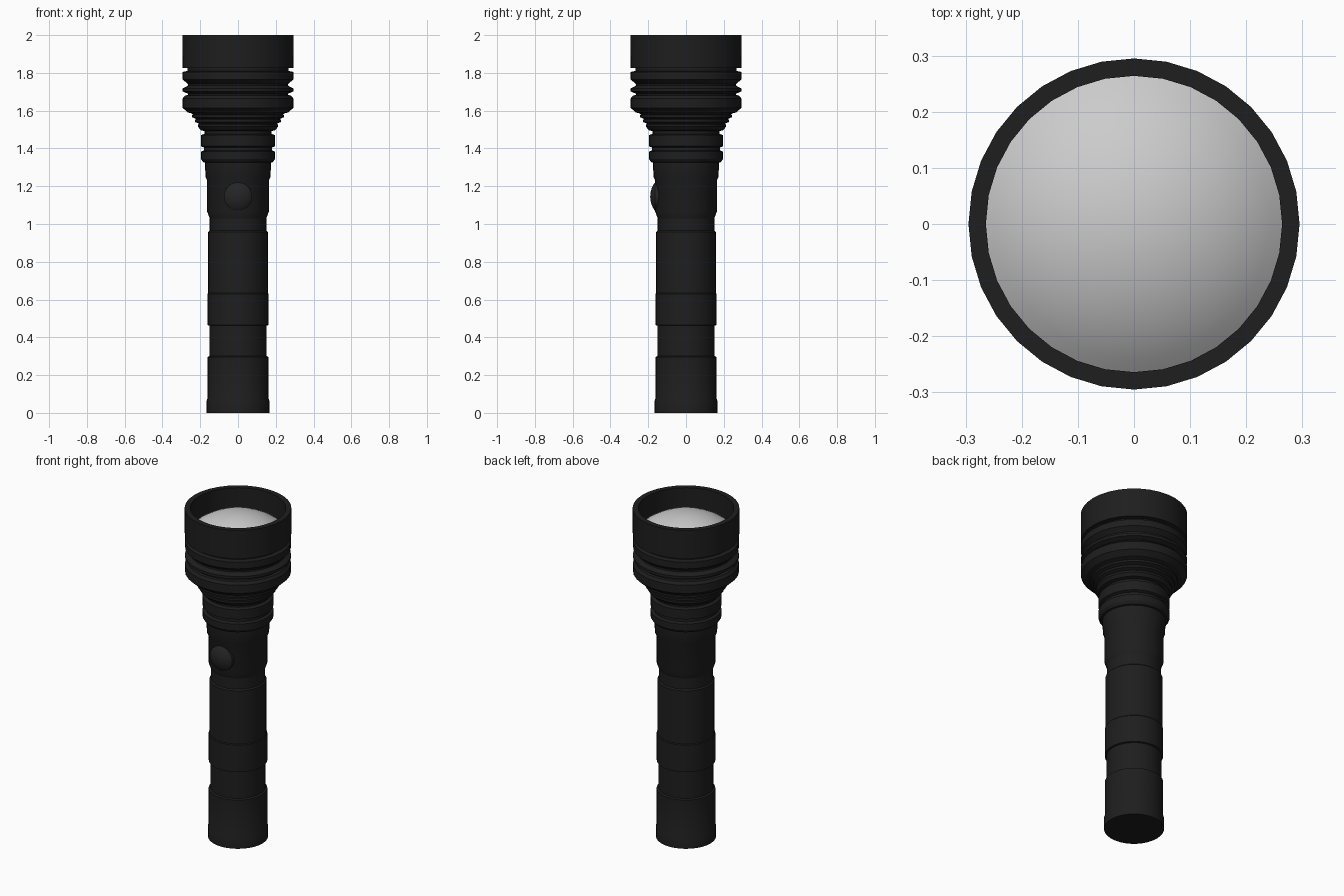
import bpy, bmesh, math

if "Cube" in bpy.data.objects:
    bpy.data.objects.remove(bpy.data.objects["Cube"])

SIDES = 32


def material(name, value):
    m = bpy.data.materials.new(name)
    m.diffuse_color = (value, value, value, 1)
    m.use_nodes = True
    m.node_tree.nodes["Principled BSDF"].inputs["Base Color"].default_value = m.diffuse_color
    return m


black = material("black_metal", 0.013)
rubber = material("black_rubber", 0.018)
glass = material("pale_glass", 0.8)


def lathe(name, profile, mat, sides=SIDES, angle=30):
    """Revolve (radius, z) points about z; a radius of 0 makes a pole."""
    bm = bmesh.new()
    rings = []
    for r, z in profile:
        if r == 0:
            rings.append([bm.verts.new((0, 0, z))] * sides)
        else:
            rings.append([bm.verts.new((r * math.cos(2 * math.pi * i / sides),
                                        r * math.sin(2 * math.pi * i / sides), z))
                          for i in range(sides)])
    for a, b in zip(rings, rings[1:]):
        for i in range(sides):
            j = (i + 1) % sides
            bm.faces.new(list(dict.fromkeys((a[i], a[j], b[j], b[i]))))
    bmesh.ops.recalc_face_normals(bm, faces=bm.faces[:])
    mesh = bpy.data.meshes.new(name)
    bm.to_mesh(mesh)
    bm.free()
    obj = bpy.data.objects.new(name, mesh)
    bpy.context.collection.objects.link(obj)
    mesh.materials.append(mat)
    bpy.ops.object.select_all(action='DESELECT')
    obj.select_set(True)
    bpy.context.view_layer.objects.active = obj
    bpy.ops.object.shade_smooth_by_angle(angle=math.radians(angle))
    return obj


def dome(radius, sphere_r, centre, steps):
    """Profile of a spherical cap from its edge to its pole."""
    edge = math.asin(radius / sphere_r)
    pts = [(sphere_r * math.sin(edge * (1 - k / steps)),
            centre + sphere_r * math.cos(edge * (1 - k / steps))) for k in range(steps)]
    return pts + [(0, centre + sphere_r)]


# Tail cap with closed base
lathe("tail_cap", [(0, 0), (.166, 0), (.166, .065), (.162, .075),
                   (.162, .295), (.152, .30)], black)

# Handle tube with a wider grip band
lathe("handle", [(.152, .30), (.152, .462), (.162, .465), (.162, .63),
                 (.158, .635), (.158, .958), (.15, .965), (.15, 1.03)], black)

# Switch section below the head
lathe("switch_section", [(.15, 1.03), (.163, 1.065), (.163, 1.23), (.172, 1.25),
                         (.175, 1.325)], black)

# Neck collars
lathe("neck", [(.175, 1.325), (.185, 1.328), (.196, 1.345), (.196, 1.383),
               (.181, 1.39), (.181, 1.405), (.196, 1.412), (.196, 1.47),
               (.178, 1.477), (.178, 1.492)], black)

# Head: stepped flare, cooling fins, bezel and inner wall
flare = [(.178, 1.492), (.198, 1.497)]
for r, z in [(.212, 1.515), (.227, 1.54), (.243, 1.565)]:
    flare += [(r, z), (r, z + .012), (r - .006, z + .016)]
fins = [(.252, 1.588), (.265, 1.59), (.293, 1.615), (.293, 1.665), (.28, 1.68),
        (.266, 1.683), (.266, 1.69), (.293, 1.702), (.293, 1.718),
        (.266, 1.732), (.266, 1.742), (.293, 1.765), (.293, 1.805),
        (.268, 1.81), (.268, 1.825), (.294, 1.827)]
bezel = [(.295, 2.0), (.264, 2.0), (.264, 1.862)]
lathe("head", flare + fins + bezel, black)

# Domed lens set into the bezel
lathe("lens", dome(.264, .40, 1.564, 10), glass, angle=60)

# Push button on the front
button = lathe("push_button", [(.075, .14), (.075, .163)] + dome(.07, .125, .0645, 5), rubber, 24, 40)
button.rotation_euler = (math.radians(90), 0, 0)
button.location = (0, 0, 1.145)
